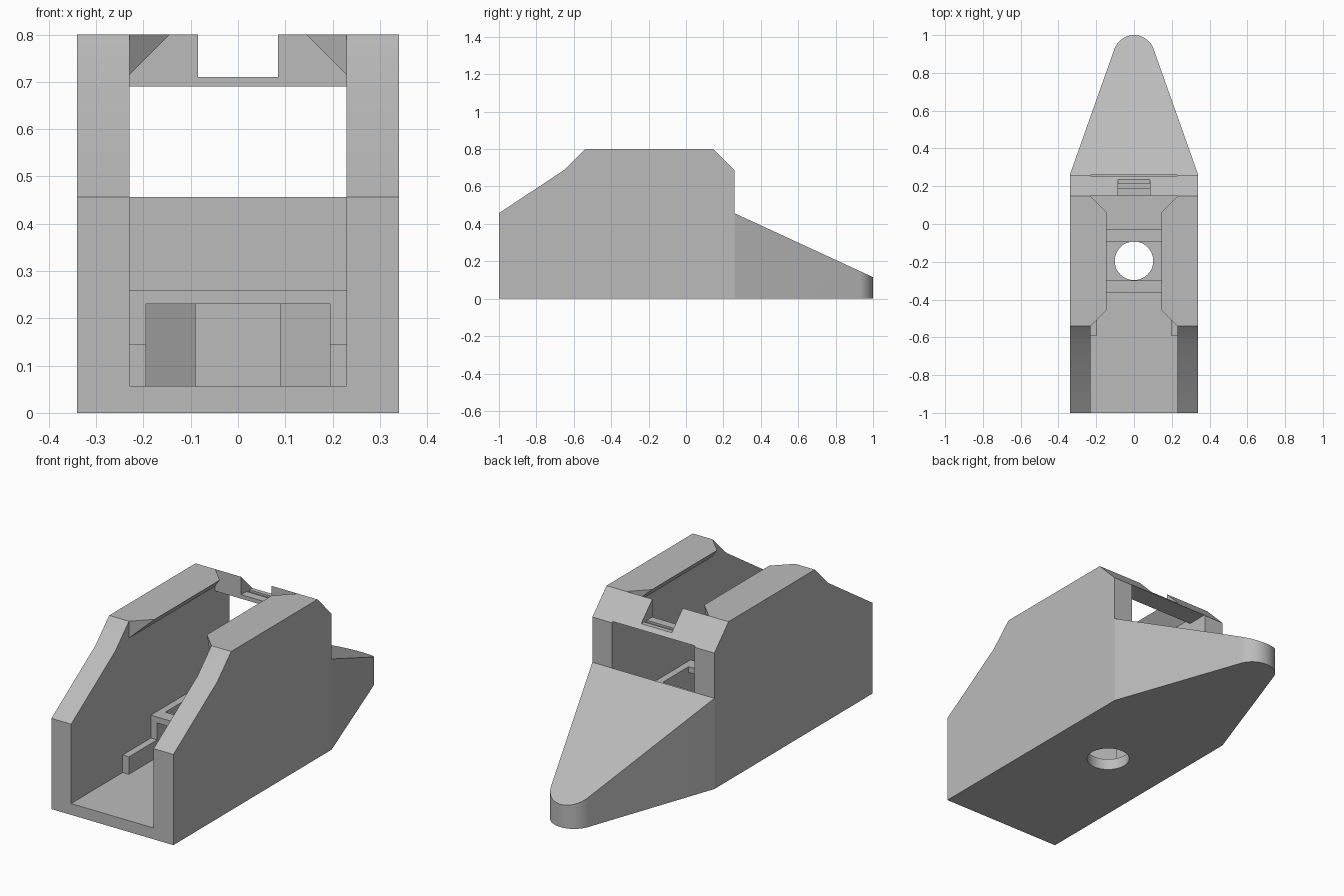
import bpy
import bmesh
import math

default_cube = bpy.data.objects.get("Cube")
if default_cube:
    bpy.data.objects.remove(default_cube)

GREY = (0.5, 0.5, 0.5, 1)
grey = bpy.data.materials.new("plain grey")
grey.use_nodes = True
grey.diffuse_color = GREY
grey.node_tree.nodes["Principled BSDF"].inputs["Base Color"].default_value = GREY


def loft(name, start, end):
    """Closed solid between two matching outlines."""
    bm = bmesh.new()
    a = [bm.verts.new(p) for p in start]
    b = [bm.verts.new(p) for p in end]
    bm.faces.new(a)
    bm.faces.new(b)
    for i in range(len(a)):
        j = (i + 1) % len(a)
        bm.faces.new((a[i], a[j], b[j], b[i]))
    bmesh.ops.recalc_face_normals(bm, faces=bm.faces)
    mesh = bpy.data.meshes.new(name)
    bm.to_mesh(mesh)
    bm.free()
    mesh.materials.append(grey)
    obj = bpy.data.objects.new(name, mesh)
    bpy.context.collection.objects.link(obj)
    return obj


def side_profile(name, points, x0, x1):
    return loft(name, [(x0, y, z) for y, z in points], [(x1, y, z) for y, z in points])


def plan_profile(name, points, z0, z1):
    return loft(name, [(x, y, z0) for x, y in points], [(x, y, z1) for x, y in points])


def box(name, x, y, z):
    return plan_profile(name, [(x[0], y[0]), (x[1], y[0]), (x[1], y[1]), (x[0], y[1])], *z)


def activate(obj):
    bpy.ops.object.select_all(action="DESELECT")
    obj.select_set(True)
    bpy.context.view_layer.objects.active = obj


def cut(obj, cutter):
    mod = obj.modifiers.new("cut", "BOOLEAN")
    mod.operation = "DIFFERENCE"
    mod.solver = "EXACT"
    mod.object = cutter
    activate(obj)
    bpy.ops.object.modifier_apply(modifier=mod.name)
    bpy.data.objects.remove(cutter)


def mirror(obj):
    obj.modifiers.new("mirror", "MIRROR").use_mirror_merge = False


# Main housing: side silhouette hollowed by the channel and the rear opening
WALL, FLOOR, TOP, BACK = 0.23, 0.057, 0.8, 0.26
housing = side_profile("housing", [(-1, 0), (-1, 0.457), (-0.65, 0.69), (-0.54, TOP),
                                   (0.147, TOP), (BACK, 0.685), (BACK, 0)], -0.34, 0.34)
cut(housing, side_profile("channel_cutter", [(-1.1, FLOOR), (0.3, FLOOR), (0.3, 0.69),
                                             (0.147, 0.69), (0.147, 0.9), (-1.1, 0.9)], -WALL, WALL))

# Notch with a shallow groove in the rear crossbar
cut(housing, box("notch_cutter", (-0.085, 0.085), (0.1, 0.3), (0.71, 0.9)))
cut(housing, box("groove_cutter", (-0.085, 0.085), (0.19, 0.212), (0.7, 0.72)))

# Round hole through the floor
ring = [(0.102 * math.cos(t), -0.195 + 0.102 * math.sin(t))
        for t in (math.tau * i / 48 for i in range(48))]
cut(housing, plan_profile("hole_cutter", ring, -0.1, 0.1))

# Tapered nose with a rounded tip and sloping top
R, CENTRE = 0.11, 0.89
spread = math.radians(19)
arc = [spread + (math.pi - 2 * spread) * i / 24 for i in range(25)]
plan = [(0.34, BACK)] + [(R * math.cos(t), CENTRE + R * math.sin(t)) for t in arc] + [(-0.34, BACK)]
nose = loft("nose", [(x, y, 0) for x, y in plan],
            [(x, y, 0.457 - (y - BACK) * 0.462) for x, y in plan])

# Overhanging lips along the top of both walls, mitred at the ends
LIP = 0.085
section = [(WALL, 0.715, 0), (WALL, TOP, 0), (WALL - LIP, TOP, LIP)]
lip = loft("top_lip", [(x, -0.54 + d, z) for x, z, d in section],
           [(x, 0.147 - d, z) for x, z, d in section])
mirror(lip)

# Low guide rails and the side walls of the inner holder
rail = box("guide_rail", (0.195, WALL), (-0.59, -0.365), (FLOOR, 0.145))
holder_side = box("holder_side", (0.195, WALL), (-0.365, -0.03), (FLOOR, 0.26))
wedge = plan_profile("holder_wedge", [(0.195, -0.095), (0.195, -0.03), (0.09, -0.03)], FLOOR, 0.23)
for part in (rail, holder_side, wedge):
    mirror(part)

# Bridges over the holder
for name, y in (("front_bridge", -0.365), ("rear_bridge", -0.095)):
    box(name, (-0.195, 0.195), (y, y + 0.065), (0.23, 0.26))

# Smooth the round surfaces, keeping edges sharp
for obj in (housing, nose):
    activate(obj)
    bpy.ops.object.shade_smooth_by_angle(angle=math.radians(25))
